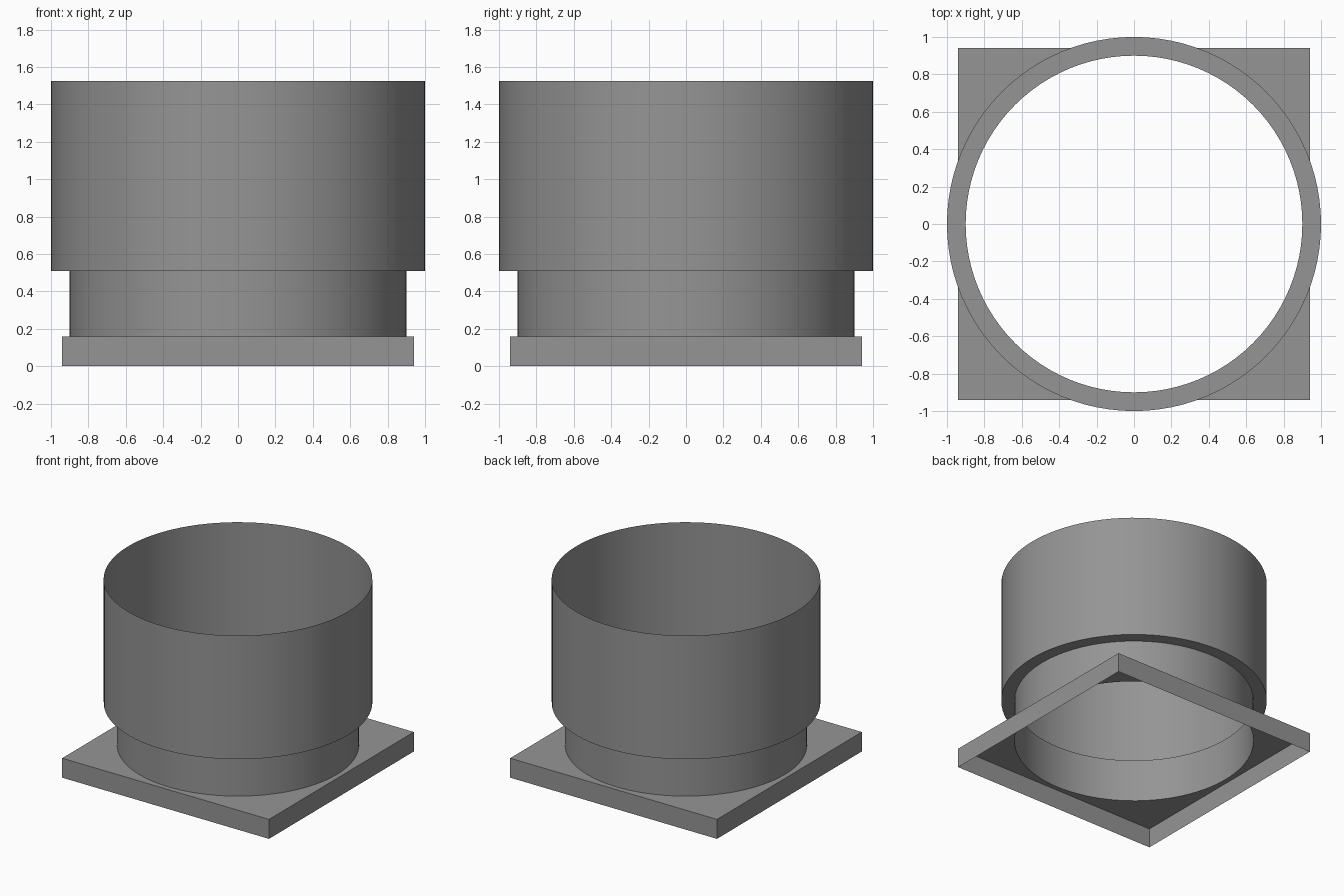
import bpy
import bmesh
from math import cos, sin, pi, radians

if "Cube" in bpy.data.objects:
    bpy.data.objects.remove(bpy.data.objects["Cube"], do_unlink=True)

SEGMENTS = 96
NECK_R, DRUM_R, BASE_HALF = 0.9, 1.0, 0.94
BASE_TOP, SHELF_Z, RIM_Z = 0.16, 0.51, 1.525

grey = bpy.data.materials.new("plain grey")
grey.use_nodes = True
colour = (0.3, 0.3, 0.3, 1)
grey.diffuse_color = colour
grey.node_tree.nodes["Principled BSDF"].inputs["Base Color"].default_value = colour


def circle(radius, z):
    angles = [2 * pi * i / SEGMENTS for i in range(SEGMENTS)]
    return [(radius * cos(a), radius * sin(a), z) for a in angles]


def square(half, z):
    """Circle points pushed out onto a square, corners included."""
    ring = []
    for x, y, _ in circle(1, z):
        k = half / max(abs(x), abs(y))
        ring.append((x * k, y * k, z))
    return ring


def sheet(name, *rings):
    """Open thin surface joining each ring to the next."""
    bm = bmesh.new()
    loops = [[bm.verts.new(p) for p in ring] for ring in rings]
    for low, high in zip(loops, loops[1:]):
        for i in range(SEGMENTS):
            j = (i + 1) % SEGMENTS
            bm.faces.new((low[i], low[j], high[j], high[i]))
    mesh = bpy.data.meshes.new(name)
    bm.to_mesh(mesh)
    bm.free()
    mesh.materials.append(grey)
    obj = bpy.data.objects.new(name, mesh)
    bpy.context.collection.objects.link(obj)
    bpy.ops.object.select_all(action="DESELECT")
    obj.select_set(True)
    bpy.context.view_layer.objects.active = obj
    bpy.ops.object.shade_smooth_by_angle(angle=radians(30))
    return obj


# Square flange, open underneath, with a round opening in its top
sheet("base_flange", square(BASE_HALF, 0), square(BASE_HALF, BASE_TOP),
      circle(NECK_R, BASE_TOP))

# Narrow neck rising from the opening
sheet("neck", circle(NECK_R, BASE_TOP), circle(NECK_R, SHELF_Z))

# Wide open drum with a flat ledge stepping out from the neck
sheet("drum", circle(NECK_R, SHELF_Z), circle(DRUM_R, SHELF_Z),
      circle(DRUM_R, RIM_Z))
